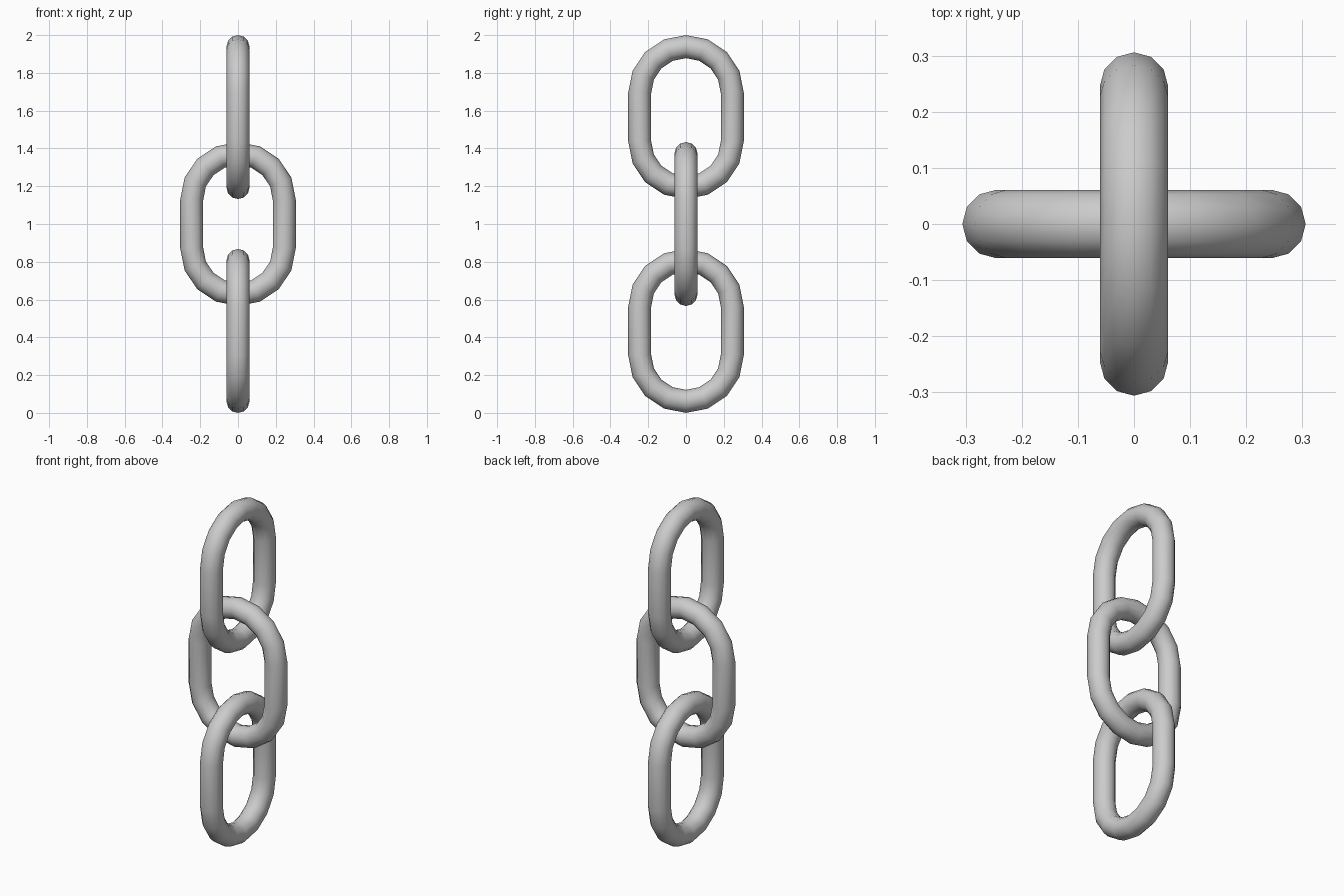
import bpy
import bmesh
from math import sin, cos, pi

if "Cube" in bpy.data.objects:
    bpy.data.objects.remove(bpy.data.objects["Cube"])

R, r = 0.245, 0.061      # bend radius, rod radius
HALF = 0.128             # half length of the straight sides
ARC, SIDES = 8, 12       # segments per half bend, rod sides
STEP = 0.566             # spacing between links


def link(name, z, along_x):
    bm = bmesh.new()
    # Centre line: two half circles joined by straight sides
    path = [(pi * i / ARC, HALF) for i in range(ARC + 1)]
    path += [(pi + pi * i / ARC, -HALF) for i in range(ARC + 1)]
    rings = []
    for a, dz in path:
        ring = []
        for k in range(SIDES):
            t = 2 * pi * k / SIDES
            d = R + r * cos(t)
            u, w, v = d * cos(a), r * sin(t), d * sin(a) + dz
            ring.append(bm.verts.new((u, w, v) if along_x else (-w, u, v)))
        rings.append(ring)
    # Skin the closed loop of rings
    for i, p in enumerate(rings):
        q = rings[(i + 1) % len(rings)]
        for k in range(SIDES):
            n = (k + 1) % SIDES
            bm.faces.new((p[k], q[k], q[n], p[n]))
    bmesh.ops.recalc_face_normals(bm, faces=bm.faces)
    for f in bm.faces:
        f.smooth = True
    mesh = bpy.data.meshes.new(name)
    bm.to_mesh(mesh)
    bm.free()
    ob = bpy.data.objects.new(name, mesh)
    ob.location.z = z
    bpy.context.collection.objects.link(ob)


# Three interlocked links, alternating direction
for i, name in enumerate(("bottom_link", "middle_link", "top_link")):
    link(name, HALF + R + r + i * STEP, i == 1)
